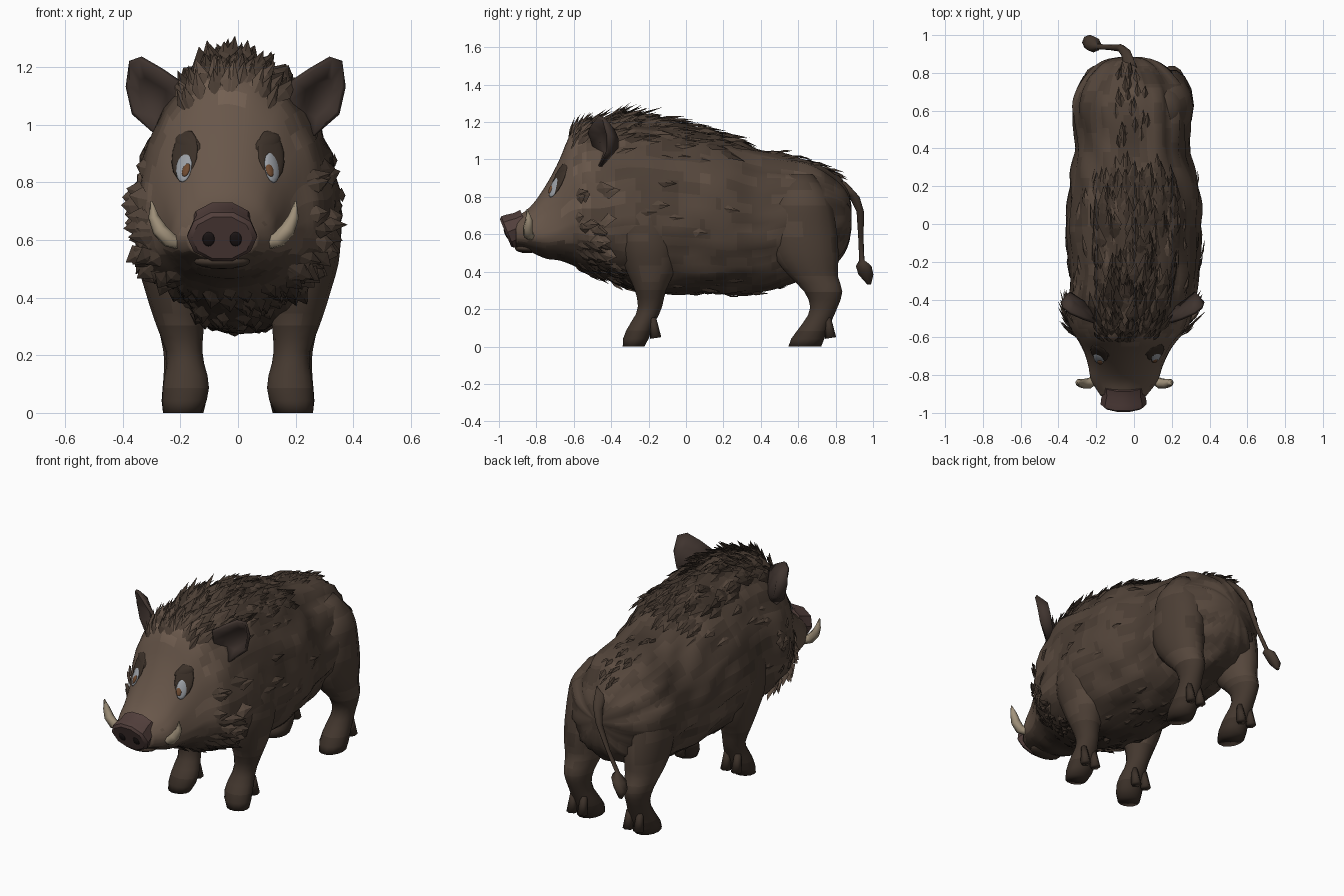
import bpy, bmesh, random
from math import sin, cos, radians, pi
from mathutils import Vector, Quaternion, noise
from mathutils.bvhtree import BVHTree

if "Cube" in bpy.data.objects:
    bpy.data.objects.remove(bpy.data.objects["Cube"])

random.seed(4)


def material(name, rgb):
    m = bpy.data.materials.new(name)
    m.diffuse_color = (*rgb, 1)
    m.use_nodes = True
    m.node_tree.nodes["Principled BSDF"].inputs["Base Color"].default_value = m.diffuse_color
    return m


# Coat shades from dark to light
coat = [material(f"coat_{i}", (r, r * .68, r * .49))
        for i, r in enumerate((.045, .058, .073, .09, .112, .14, .17))]
ear_mat = material("ear_skin", (.05, .034, .028))
nose_mat = material("nose_skin", (.085, .05, .045))
black = material("dark_skin", (.012, .008, .008))
ivory = material("ivory", (.36, .29, .2))
eye_mat = material("eye_white", (.33, .35, .38))
iris_mat = material("iris", (.16, .07, .03))


def finish(name, bm, mats, smooth=True):
    if smooth:
        bmesh.ops.recalc_face_normals(bm, faces=bm.faces[:])
    me = bpy.data.meshes.new(name)
    bm.to_mesh(me)
    bm.free()
    for m in mats:
        me.materials.append(m)
    for p in me.polygons:
        p.use_smooth = smooth
    ob = bpy.data.objects.new(name, me)
    bpy.context.collection.objects.link(ob)
    return ob


def loft(rings):
    bm = bmesh.new()
    vs = [[bm.verts.new(p) for p in r] for r in rings]
    n = len(vs[0])
    for a, b in zip(vs, vs[1:]):
        for i in range(n):
            bm.faces.new((a[i], a[(i + 1) % n], b[(i + 1) % n], b[i]))
    bm.faces.new(vs[0])
    bm.faces.new(vs[-1][::-1])
    bmesh.ops.recalc_face_normals(bm, faces=bm.faces[:])
    return bm


def sample(table, k):
    """Smooth (Hermite) lookup of a table whose first column is the key."""
    k = min(max(k, table[0][0]), table[-1][0])
    i = next(j for j in range(len(table) - 1) if k <= table[j + 1][0])
    a, b = table[i], table[i + 1]
    p, q = table[max(i - 1, 0)], table[min(i + 2, len(table) - 1)]
    h = b[0] - a[0]
    t = (k - a[0]) / h
    out = []
    for c in range(1, len(a)):
        m0 = (b[c] - p[c]) / (b[0] - p[0]) * h
        m1 = (q[c] - a[c]) / (q[0] - a[0]) * h
        out.append((2*t**3 - 3*t*t + 1) * a[c] + (t**3 - 2*t*t + t) * m0
                   + (3*t*t - 2*t**3) * b[c] + (t**3 - t*t) * m1)
    return out


# Body and head: y, top z, bottom z, half width, widest z, centre x
BODY = [(-.91, .69, .53, .12, .60, -.055), (-.83, .75, .505, .175, .60, -.05),
        (-.75, .86, .47, .198, .61, -.045), (-.68, .99, .46, .225, .63, -.04),
        (-.62, 1.13, .44, .26, .66, -.035), (-.55, 1.19, .41, .31, .67, -.025),
        (-.45, 1.21, .37, .335, .67, -.015), (-.30, 1.22, .31, .34, .70, 0),
        (-.10, 1.20, .28, .355, .70, 0), (.10, 1.17, .28, .35, .68, 0),
        (.25, 1.11, .28, .33, .66, 0), (.40, 1.05, .29, .30, .66, -.01),
        (.60, 1.01, .35, .31, .70, -.015), (.72, .97, .40, .28, .70, -.015),
        (.82, .90, .46, .20, .70, -.02), (.87, .82, .55, .12, .70, -.02),
        (.885, .74, .64, .04, .70, -.02)]


def surf(y, a):
    top, bot, w, zm, xc = sample(BODY, y)
    s, c = sin(radians(a)), cos(radians(a))
    p = Vector((xc + w * c, y, zm + (top - zm if s > 0 else zm - bot) * s))
    bump = noise.noise(Vector((c * 5, y * 5, s * 6))) * .028
    bump *= min(1, max(.12, (y + .7) * 3))
    return p + Vector((c, 0, s)) * bump


ys = [-.91 + 1.795 * sin((i / 80 - .5) * 2.4) / sin(1.2) / 2 + .8975 for i in range(81)]
bm = loft([[surf(y, i * 7.5) for i in range(48)] for y in ys])
for f in bm.faces:
    c = f.calc_center_median()
    streak = noise.noise(Vector((c.x * 6, c.y * 4, c.z * 12))) * 2.6
    shade = 2.5 + streak * (.3 if c.y < -.6 else 1)
    shade += 2.6 * min(1, max(0, (-.45 - c.y) / .15)) if c.z > .56 else 0
    shade -= 1.5 if c.z < .5 - .1 * (c.y > -.6) or (c.z > 1.1 and c.y > -.58) else 0
    f.material_index = max(0, min(6, round(shade)))
tree = BVHTree.FromBMesh(bm)
finish("body", bm, coat)

# Legs: z, centre y, half depth, centre x, half width
FRONT = [(0, -.28, .06, .195, .065), (.06, -.262, .072, .183, .08), (.12, -.235, .066, .18, .076),
         (.20, -.195, .065, .185, .062), (.30, -.19, .085, .20, .082), (.40, -.19, .13, .21, .105),
         (.55, -.20, .165, .215, .138), (.75, -.20, .17, .215, .13), (.95, -.20, .09, .2, .07)]
HIND = [(0, .635, .09, .19, .07), (.05, .655, .09, .187, .078), (.11, .69, .078, .187, .072),
        (.20, .735, .073, .195, .062), (.29, .735, .103, .20, .075), (.38, .68, .135, .20, .095),
        (.48, .645, .175, .20, .112), (.62, .625, .185, .192, .125), (.80, .62, .15, .175, .125),
        (.92, .61, .07, .15, .07)]
for label, table, claw_y in (("front", FRONT, -.17), ("hind", HIND, .765)):
    for side, sx in (("right", 1), ("left", -1)):
        rings = []
        for i in range(23):
            z = table[-1][0] * i / 22
            yc, ry, xc, rx = sample(table, z)
            rings.append([(sx * (xc + rx * cos(t * pi / 7)), yc + ry * sin(t * pi / 7), z)
                          for t in range(14)])
        bm = loft(rings)
        for f in bm.faces:
            c = f.calc_center_median()
            shade = 2.4 + noise.noise(Vector((c.x * 6, c.y * 4, c.z * 9))) * 2
            f.material_index = 0 if c.z < .1 else 1 if c.z < .3 else max(1, min(4, round(shade)))
        finish(f"{label}_leg_{side}", bm, coat)
        # Dewclaws behind each foot
        bm = bmesh.new()
        for dx in (-.035, .035):
            r = bmesh.ops.create_cone(bm, segments=6, radius1=.018, radius2=.03, depth=.11, cap_ends=True)
            bmesh.ops.rotate(bm, verts=r["verts"],
                             matrix=Vector((0, .15, -1)).to_track_quat('Z', 'Y').to_matrix())
            bmesh.ops.translate(bm, verts=r["verts"], vec=(sx * (.188 + dx), claw_y, .10))
        finish(f"{label}_dewclaws_{side}", bm, [coat[0]])

# Snout with its slanted disc
n, u = Vector((0, -.92, -.38)), Vector((0, -.38, .92))
centre = Vector((-.055, -.965, .607))
rings = []
for t, k in ((0, .86), (.012, 1), (.04, .98), (.08, .9), (.12, .92)):
    rings.append([centre - n * t + Vector((.122 * k * cos(a * pi / 5), 0, 0)) + u * (.096 * k * sin(a * pi / 5))
                  for a in range(10)])
snout = finish("snout", loft(rings), [nose_mat])
bpy.context.view_layer.objects.active = snout
snout.select_set(True)
bpy.ops.object.shade_smooth_by_angle()


def blob(name, loc, normal, scale, mat, roll=0):
    bm = bmesh.new()
    bmesh.ops.create_uvsphere(bm, u_segments=14, v_segments=8, radius=1)
    bmesh.ops.scale(bm, verts=bm.verts[:], vec=scale)
    ob = finish(name, bm, [mat])
    ob.location = loc
    ob.rotation_mode = 'QUATERNION'
    ob.rotation_quaternion = normal.to_track_quat('Z', 'Y') @ Quaternion((0, 0, 1), roll)


def on_face(x, z):
    p, nrm, _, _ = tree.ray_cast(Vector((x, -2, z)), Vector((0, 1, 0)))
    return p, nrm


# Nostrils, eyes, brows, ears and tusks
for side, s in (("right", 1), ("left", -1)):
    blob(f"nostril_{side}", centre + Vector((s * .047, 0, 0)) - u * .005, n, (.021, .027, .006), black)
    p, nm = on_face(-.035 + s * .15, .895)
    blob(f"eye_socket_{side}", p, nm, (.052, .095, .01), coat[0], s * -.15)
    p, nm = on_face(-.035 + s * .15, .85)
    blob(f"eye_{side}", p + nm * .004, nm, (.032, .058, .011), eye_mat, s * -.2)
    p, nm = on_face(-.035 + s * .14, .838)
    blob(f"iris_{side}", p + nm * .01, nm, (.015, .026, .008), iris_mat)
    p, nm = on_face(-.035 + s * .14, .935)
    blob(f"brow_{side}", p - nm * .006, nm, (.06, .034, .016), coat[0], s * .5)

    outline = [(.19, -.50, 1.09), (.20, -.52, 1.15), (.26, -.50, 1.19), (.33, -.47, 1.23), (.37, -.44, 1.215),
               (.375, -.42, 1.13), (.355, -.42, 1.04), (.27, -.46, .96), (.20, -.48, 1.0)]
    bm = bmesh.new()
    rim = [bm.verts.new((s * x - .008, y, z)) for x, y, z in outline]
    cup = [bm.verts.new((s * (.285 + .55 * (x - .285)) - .008, y + .05, 1.09 + .55 * (z - 1.09)))
           for x, y, z in outline]
    for i in range(9):
        j = (i + 1) % 9
        bm.faces.new((rim[i], rim[j], cup[j], cup[i]))
    bm.faces.new(cup)
    ear = finish(f"ear_{side}", bm, [ear_mat])
    mod = ear.modifiers.new("thickness", 'SOLIDIFY')
    mod.thickness, mod.offset = .018, 0

    cu = bpy.data.curves.new(f"tusk_{side}", 'CURVE')
    cu.dimensions, cu.bevel_depth, cu.bevel_resolution = '3D', 1, 1
    sp = cu.splines.new('POLY')
    pts = [(.15, -.82, .585, .022), (.19, -.845, .60, .028), (.222, -.845, .635, .027),
           (.243, -.84, .68, .019), (.25, -.85, .735, .003)]
    sp.points.add(len(pts) - 1)
    for q, (x, y, z, r) in zip(sp.points, pts):
        q.co, q.radius = (s * x - .05, y, z, 1), r
    cu.materials.append(ivory)
    bpy.context.collection.objects.link(bpy.data.objects.new(f"tusk_{side}", cu))

# Lower lip under the snout
blob("lower_lip", Vector((-.055, -.85, .525)), Vector((0, 0, 1)), (.10, .065, .026), coat[1])

# Tail with end tuft: x, y, z, radius
tail = [(-.02, .83, .87, .035), (-.04, .90, .80, .028), (-.07, .932, .72, .02), (-.13, .935, .58, .014),
        (-.20, .94, .46, .014), (-.215, .95, .43, .042), (-.235, .962, .385, .04), (-.245, .978, .335, .012)]
finish("tail", loft([[(x + r * cos(a * pi / 4), y + r * sin(a * pi / 4), z + r * .4 * cos(a * pi / 4))
                      for a in range(8)] for x, y, z, r in tail]), [coat[1]])

# Fur tufts: count, y range, angle range, length, width, lift, shades
FUR = {"mane": (160, -.58, .25, 52, 128, .15, .06, 10, 0, 2),
       "crest": (45, -.55, -.24, 70, 110, .16, .055, 27, 0, 2),
       "forehead_fur": (35, -.63, -.56, 55, 125, .12, .05, 12, 2, 4),
       "shoulder_fur": (45, -.38, .3, -15, 195, .13, .045, 3, 2, 3),
       "right_ruff": (36, -.6, -.43, -45, 20, .11, .07, 22, 3, 4),
       "left_ruff": (36, -.6, -.43, 160, 225, .11, .07, 22, 3, 4),
       "chest_fur": (85, -.60, -.22, 225, 315, .1, .055, 12, 0, 2),
       "belly_fur": (20, -.2, .5, 235, 305, .1, .04, 4, 0, 1),
       "rump_fur": (25, .4, .84, 72, 108, .09, .035, 12, 1, 2)}
for name, (count, y0, y1, a0, a1, length, width, lift, m0, m1) in FUR.items():
    bm = bmesh.new()
    for _ in range(count):
        y, a = random.uniform(y0, y1), random.uniform(a0, a1)
        p = surf(y, a)
        back = (surf(y + .02, a) - surf(y - .02, a)).normalized()
        nrm = back.cross(surf(y, a + 3) - surf(y, a - 3)).normalized()
        across = (back.cross(nrm) + back * random.uniform(-.3, .3)).normalized()
        g = radians(lift * random.uniform(.5, 1.1))
        L, W = length * random.uniform(.65, 1.05), width * random.uniform(.4, .6)
        d = back * cos(g) + nrm * sin(g)
        root = bm.verts.new(p - back * .02 - nrm * .006)
        ridge = bm.verts.new(p + d * L * .4 + nrm * .009)
        tip = bm.verts.new(p + d * L)
        shade = random.randint(m0, m1)
        for s in (1, -1):
            edge = bm.verts.new(p + d * L * .3 + across * W * s)
            f = bm.faces.new((root, ridge, edge) if s > 0 else (root, edge, ridge))
            g2 = bm.faces.new((ridge, tip, edge) if s > 0 else (ridge, edge, tip))
            f.material_index = g2.material_index = shade
    finish(name, bm, coat, smooth=False)
